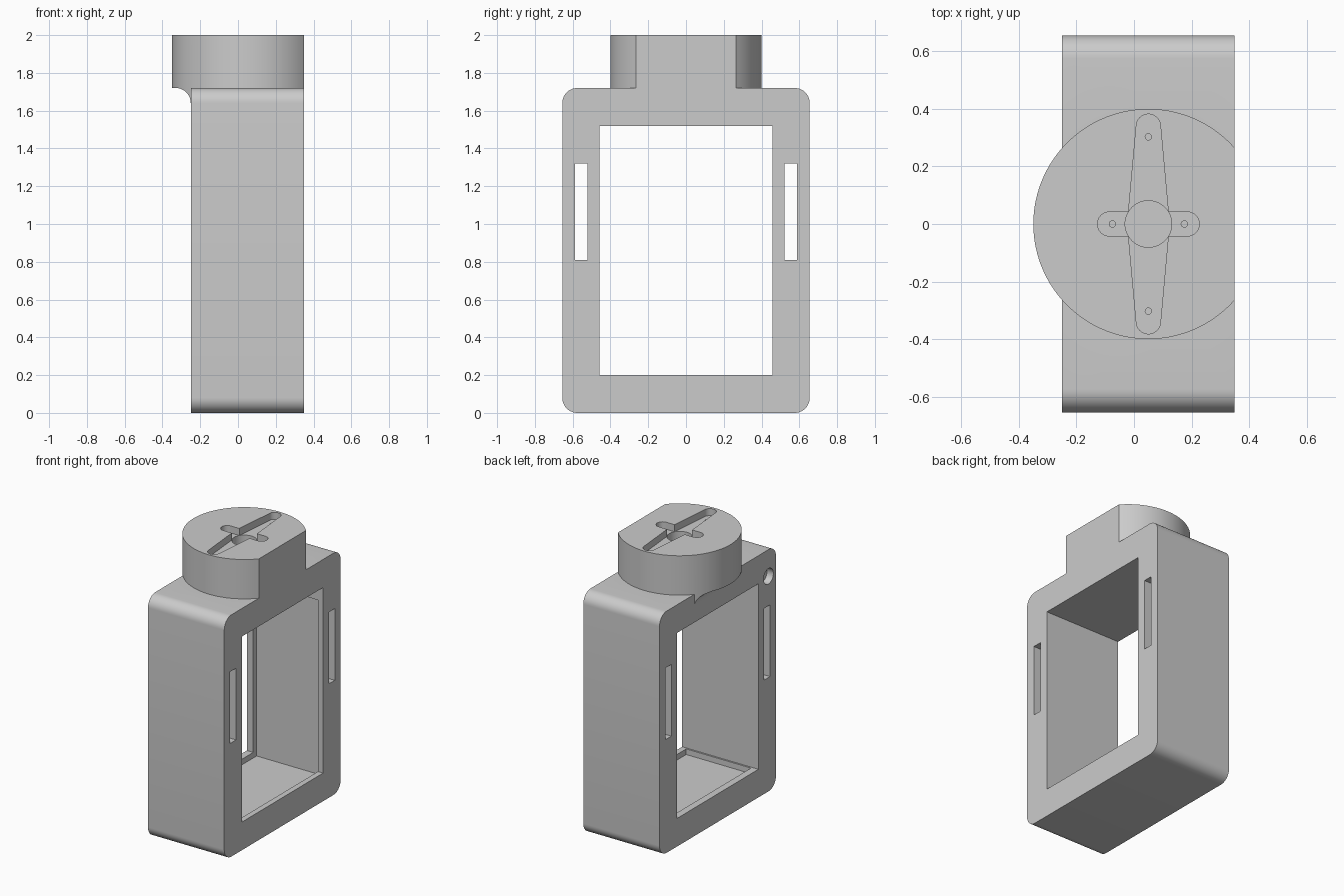
import bpy, bmesh, math

cube = bpy.data.objects.get("Cube")
if cube:
    bpy.data.objects.remove(cube, do_unlink=True)

grey = bpy.data.materials.new("matte_grey")
grey.use_nodes = True
COLOUR = (0.6, 0.6, 0.6, 1)
grey.diffuse_color = COLOUR
grey.node_tree.nodes["Principled BSDF"].inputs["Base Color"].default_value = COLOUR


def prism(name, profile, axis, lo, hi):
    """Extrude a closed 2D profile along an axis: x uses (y, z), y uses (x, z), z uses (x, y)."""
    place = {"x": lambda a, b, t: (t, a, b),
             "y": lambda a, b, t: (a, t, b),
             "z": lambda a, b, t: (a, b, t)}[axis]
    bm = bmesh.new()
    ends = [[bm.verts.new(place(a, b, t)) for a, b in profile] for t in (lo, hi)]
    bm.faces.new(ends[0])
    bm.faces.new(ends[1])
    n = len(profile)
    for i in range(n):
        j = (i + 1) % n
        bm.faces.new((ends[0][i], ends[0][j], ends[1][j], ends[1][i]))
    bmesh.ops.recalc_face_normals(bm, faces=bm.faces)
    mesh = bpy.data.meshes.new(name)
    bm.to_mesh(mesh)
    bm.free()
    mesh.materials.append(grey)
    obj = bpy.data.objects.new(name, mesh)
    bpy.context.collection.objects.link(obj)
    return obj


def arc(cx, cy, r, start, end, steps):
    angles = [math.radians(start + (end - start) * i / steps) for i in range(steps + 1)]
    return [(cx + r * math.cos(a), cy + r * math.sin(a)) for a in angles]


def circle(cx, cy, r, steps=48):
    return arc(cx, cy, r, 0, 360, steps)[:-1]


def rect(a0, a1, b0, b1):
    return [(a0, b0), (a1, b0), (a1, b1), (a0, b1)]


def combine(target, tool, operation="DIFFERENCE"):
    """Apply a boolean and discard the tool."""
    mod = target.modifiers.new("combine", "BOOLEAN")
    mod.operation = operation
    mod.solver = "EXACT"
    mod.object = tool
    bpy.context.view_layer.objects.active = target
    bpy.ops.object.modifier_apply(modifier=mod.name)
    bpy.data.objects.remove(tool, do_unlink=True)


BACK, FRONT = -0.25, 0.35          # depth of the case along x
HALF, SHOULDER, TOP = 0.655, 1.72, 2.0
HUB, HUB_R = 0.05, 0.40            # centre and radius of the round mount
R = 0.08

# Case: rounded rectangle extruded through its depth
outline = []
for cy, cz, start in ((HALF - R, SHOULDER - R, 0), (R - HALF, SHOULDER - R, 90),
                      (R - HALF, R, 180), (HALF - R, R, 270)):
    outline += arc(cy, cz, R, start, start + 90, 10)
case = prism("case", outline, "x", BACK, FRONT)

# Round mount, sliced flush with the case
chord = math.degrees(math.acos((FRONT - HUB) / HUB_R))
disc = arc(HUB, 0, HUB_R, chord, 360 - chord, 72)
combine(case, prism("mount", disc, "z", SHOULDER, TOP), "UNION")

# Concave fillet under the overhanging rim
web = arc(BACK - R, SHOULDER - R, R, 90, 0, 10)
web += [(BACK + 0.05, SHOULDER - R), (BACK + 0.05, SHOULDER + R), (BACK - R, SHOULDER + R)]
fillet = prism("rim_fillet", web, "y", -0.264, 0.264)
combine(fillet, prism("rim_limit", circle(HUB, 0, HUB_R - 0.002, 72), "z", 1.5, 1.9), "INTERSECT")
combine(case, fillet, "UNION")

# Main window, inner pocket in floor and one wall, and strap slots
combine(case, prism("window", rect(-0.457, 0.457, 0.2, 1.52), "x", -1, 1))
combine(case, prism("pocket", rect(-0.445, 0.495, 0.16, 1.42), "x", -0.2, 0.31))
for side in (-1, 1):
    y = side * 0.555
    combine(case, prism("strap_slot", rect(y - 0.033, y + 0.033, 0.81, 1.32), "x", -1, 1))

# Round blind hole on the rear face
combine(case, prism("rear_hole", circle(-0.57, 1.53, 0.055, 32), "x", -0.4, BACK + 0.05))

# Cross-shaped recess in the mount
END = 0.042
long_arm = arc(HUB, 0.34, END, 0, 180, 16) + [(HUB - 0.073, 0)]
long_arm += arc(HUB, -0.34, END, 180, 360, 16) + [(HUB + 0.073, 0)]
short_arm = arc(HUB + 0.135, 0, END, -90, 90, 16) + arc(HUB - 0.135, 0, END, 90, 270, 16)
for name, shape, depth in (("long_arm", long_arm, 0.05), ("short_arm", short_arm, 0.05),
                           ("centre", circle(HUB, 0, 0.081), 0.12)):
    combine(case, prism(name, shape, "z", TOP - depth, TOP + 0.1))
for side in (-1, 1):
    for x, y in ((HUB, side * 0.303), (HUB + side * 0.125, 0)):
        combine(case, prism("screw_hole", circle(x, y, 0.011, 16), "z", TOP - 0.15, TOP + 0.1))

# Smooth curves with crisp edges
bpy.ops.object.select_all(action="DESELECT")
case.select_set(True)
bpy.context.view_layer.objects.active = case
bpy.ops.object.shade_smooth_by_angle(angle=math.radians(30))
